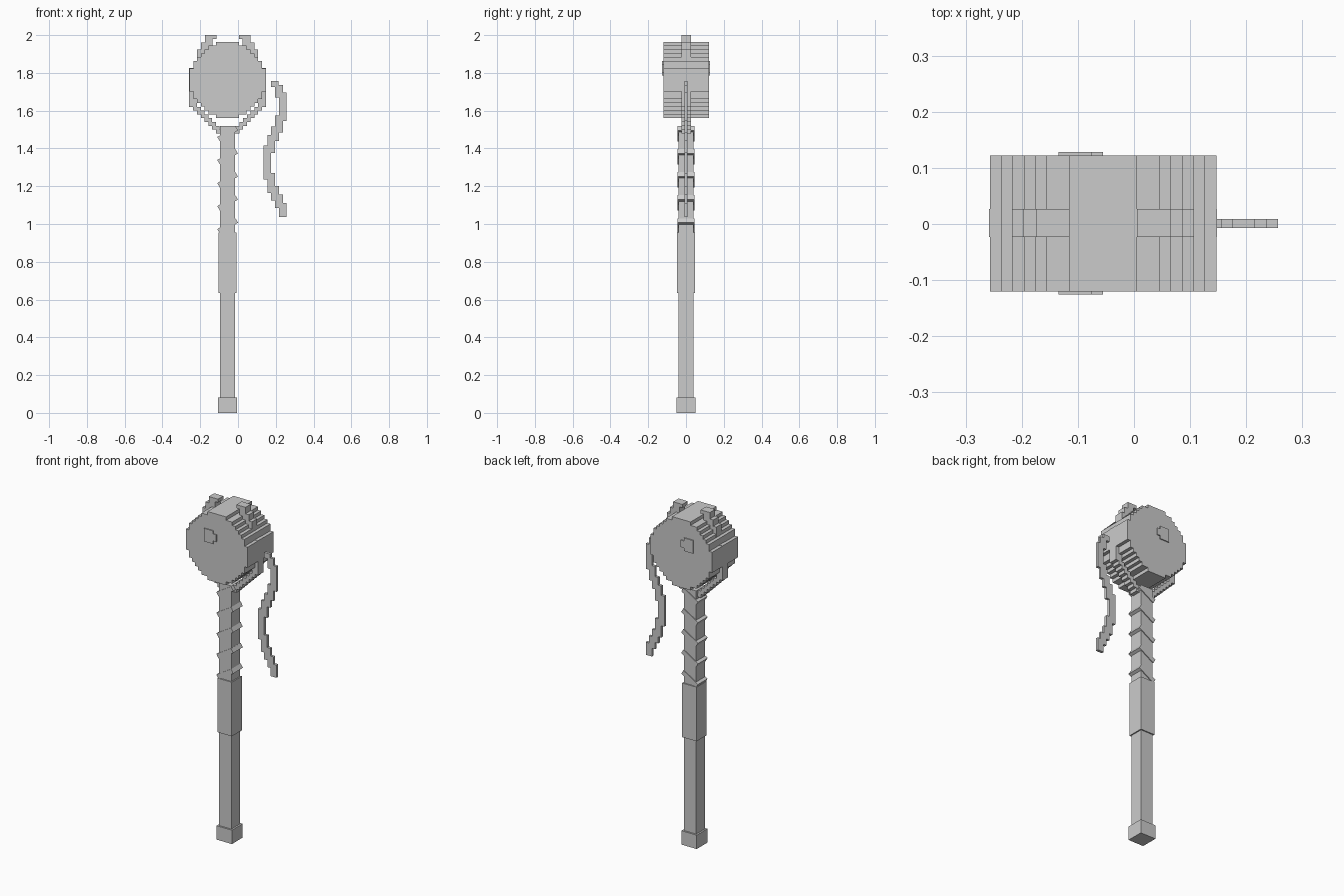
import bpy, bmesh, math
from mathutils import Matrix, Vector

if "Cube" in bpy.data.objects:
    bpy.data.objects.remove(bpy.data.objects["Cube"])

CX = -0.055      # centre line of the staff
V = 0.0202       # size of one stair step
HZ = 1.7625      # height of the head centre

grey = bpy.data.materials.new("stone grey")
grey.diffuse_color = (0.6, 0.6, 0.6, 1)
grey.use_nodes = True
grey.node_tree.nodes["Principled BSDF"].inputs["Base Color"].default_value = grey.diffuse_color


def finish(name, bm):
    bmesh.ops.recalc_face_normals(bm, faces=bm.faces)
    me = bpy.data.meshes.new(name)
    bm.to_mesh(me)
    bm.free()
    me.materials.append(grey)
    ob = bpy.data.objects.new(name, me)
    bpy.context.collection.objects.link(ob)
    return ob


def add_box(bm, x0, x1, y0, y1, z0, z1, tilt=0):
    mid = Vector(((x0 + x1) / 2, (y0 + y1) / 2, (z0 + z1) / 2))
    m = (Matrix.Translation(mid) @ Matrix.Rotation(tilt, 4, 'Y')
         @ Matrix.Diagonal((x1 - x0, y1 - y0, z1 - z0, 1)))
    bmesh.ops.create_cube(bm, size=1, matrix=m)


def boxes(name, items):
    bm = bmesh.new()
    for it in items:
        add_box(bm, *it)
    return finish(name, bm)


def post(name, half, z0, z1):
    return boxes(name, [(CX - half, CX + half, -half, half, z0, z1)])


# Staff
post("pommel", 0.05, 0, 0.082)
post("shaft", 0.04, 0.082, 1.52)
post("grip", 0.047, 0.635, 0.955)

# Slanted bindings around the upper shaft
boxes("shaft_bindings", [
    (CX - 0.056, CX + 0.056, -0.045, 0.045, z - 0.0135, z + 0.0135, math.radians(-31))
    for z in (1.478 - 0.122 * k for k in range(5))])

# Drum head: stepped disc outline, extruded front to back
widths = [10, 10, 10, 9, 9, 8, 7, 6, 5, 3]
quarter = []
for row, w in enumerate(widths):
    for p in ((w, row), (w, row + 1)):
        if len(quarter) > 1 and quarter[-1][0] == quarter[-2][0] == p[0]:
            quarter.pop()
        if not quarter or quarter[-1] != p:
            quarter.append(p)
quarter = quarter[1:]
upper = quarter + [(-x, z) for x, z in reversed(quarter)]
outline = upper + [(-x, -z) for x, z in upper]
bm = bmesh.new()
face = bm.faces.new([bm.verts.new((CX + x * V, -0.12, HZ + z * V)) for x, z in outline])
ext = bmesh.ops.extrude_face_region(bm, geom=[face])
bmesh.ops.translate(bm, vec=(0, 0.242, 0),
                    verts=[g for g in ext["geom"] if isinstance(g, bmesh.types.BMVert)])
finish("drum_head", bm)

# Small notched plates on both drum faces
for name, y0, y1 in (("front_plate", -0.126, -0.119), ("back_plate", 0.121, 0.128)):
    boxes(name, [(-0.135, -0.075, y0, y1, 1.785, 1.862),
                 (-0.075, -0.055, y0, y1, 1.803, 1.844)])

# Fork holding the head: inner offset, outer offset, bottom, top
steps = [(0.06, 0.12, 1.98, 2.0), (0.08, 0.12, 1.94, 1.98),
         (0.10, 0.142, 1.925, 1.962), (0.12, 0.162, 1.86, 1.925),
         (0.162, 0.2032, 1.62, 1.825)]
steps += [(0.142 - 0.02 * k, 0.182 - 0.02 * k, 1.60 - 0.02 * k, 1.62 - 0.02 * k)
          for k in range(7)]
for name, s in (("left_fork", -1), ("right_fork", 1)):
    boxes(name, [(min(CX + s * a, CX + s * b), max(CX + s * a, CX + s * b),
                  -0.023, 0.027, z0, z1) for a, b, z0, z1 in steps])

# Loose wavy ribbon beside the head: centre x, bottom, top
ribbon = [(0.195, 1.725, 1.757), (0.217, 1.67, 1.735), (0.237, 1.545, 1.695),
          (0.217, 1.485, 1.575), (0.196, 1.44, 1.515), (0.176, 1.375, 1.47),
          (0.156, 1.235, 1.415), (0.176, 1.165, 1.27), (0.196, 1.125, 1.20),
          (0.217, 1.085, 1.155), (0.237, 1.037, 1.112)]
boxes("ribbon", [(x - 0.02, x + 0.02, -0.007, 0.009, a, b) for x, a, b in ribbon])
